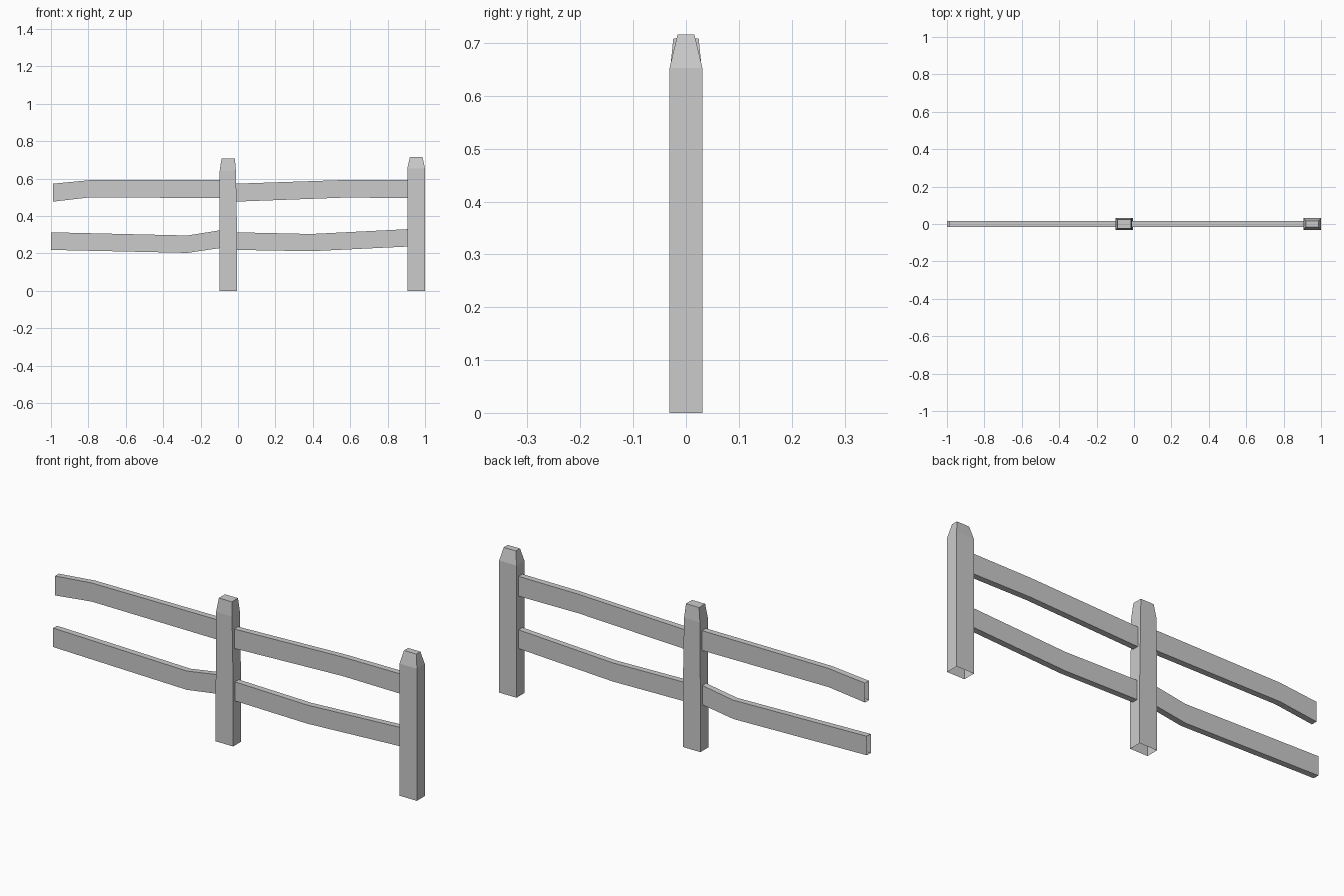
import bpy

if "Cube" in bpy.data.objects:
    bpy.data.objects.remove(bpy.data.objects["Cube"])


def loft(name, rings, caps=()):
    """Join four-cornered rings into a tube; cap only the listed rings."""
    verts = [v for ring in rings for v in ring]
    faces = []
    for r in range(len(rings) - 1):
        a, b = r * 4, r * 4 + 4
        for i in range(4):
            j = (i + 1) % 4
            faces.append((a + i, a + j, b + j, b + i))
    for r in caps:
        faces.append(tuple(r * 4 + i for i in range(4)))
    mesh = bpy.data.meshes.new(name)
    mesh.from_pydata(verts, [], faces)
    obj = bpy.data.objects.new(name, mesh)
    bpy.context.collection.objects.link(obj)
    return obj


def post(name, sections):
    """sections: (z, left x, right x, half depth); open underneath."""
    rings = [[(l, -d, z), (r, -d, z), (r, d, z), (l, d, z)]
             for z, l, r, d in sections]
    return loft(name, rings, caps=(len(rings) - 1,))


def rail(name, sections, d=0.015):
    """sections: (x, bottom z, top z); open at both ends."""
    rings = [[(x, -d, b), (x, d, b), (x, d, t), (x, -d, t)]
             for x, b, t in sections]
    return loft(name, rings)


# Posts with tapered tops
post("middle_post", [(0, -0.1, -0.005, 0.031), (0.3, -0.1, -0.005, 0.031),
                     (0.64, -0.098, -0.011, 0.031), (0.709, -0.088, -0.017, 0.024)])
post("end_post", [(0, 0.905, 1.0, 0.031), (0.653, 0.905, 1.0, 0.031),
                  (0.716, 0.919, 0.986, 0.016)])

# Bent rails of the left bay
rail("left_upper_rail", [(-0.99, 0.477, 0.573), (-0.79, 0.5, 0.592), (-0.095, 0.496, 0.594)])
rail("left_lower_rail", [(-1.0, 0.219, 0.313), (-0.27, 0.203, 0.296), (-0.095, 0.229, 0.324)])

# Bent rails of the right bay
rail("right_upper_rail", [(-0.015, 0.477, 0.573), (0.58, 0.499, 0.593), (0.91, 0.496, 0.594)])
rail("right_lower_rail", [(-0.01, 0.219, 0.313), (0.39, 0.212, 0.304), (0.91, 0.237, 0.33)])
